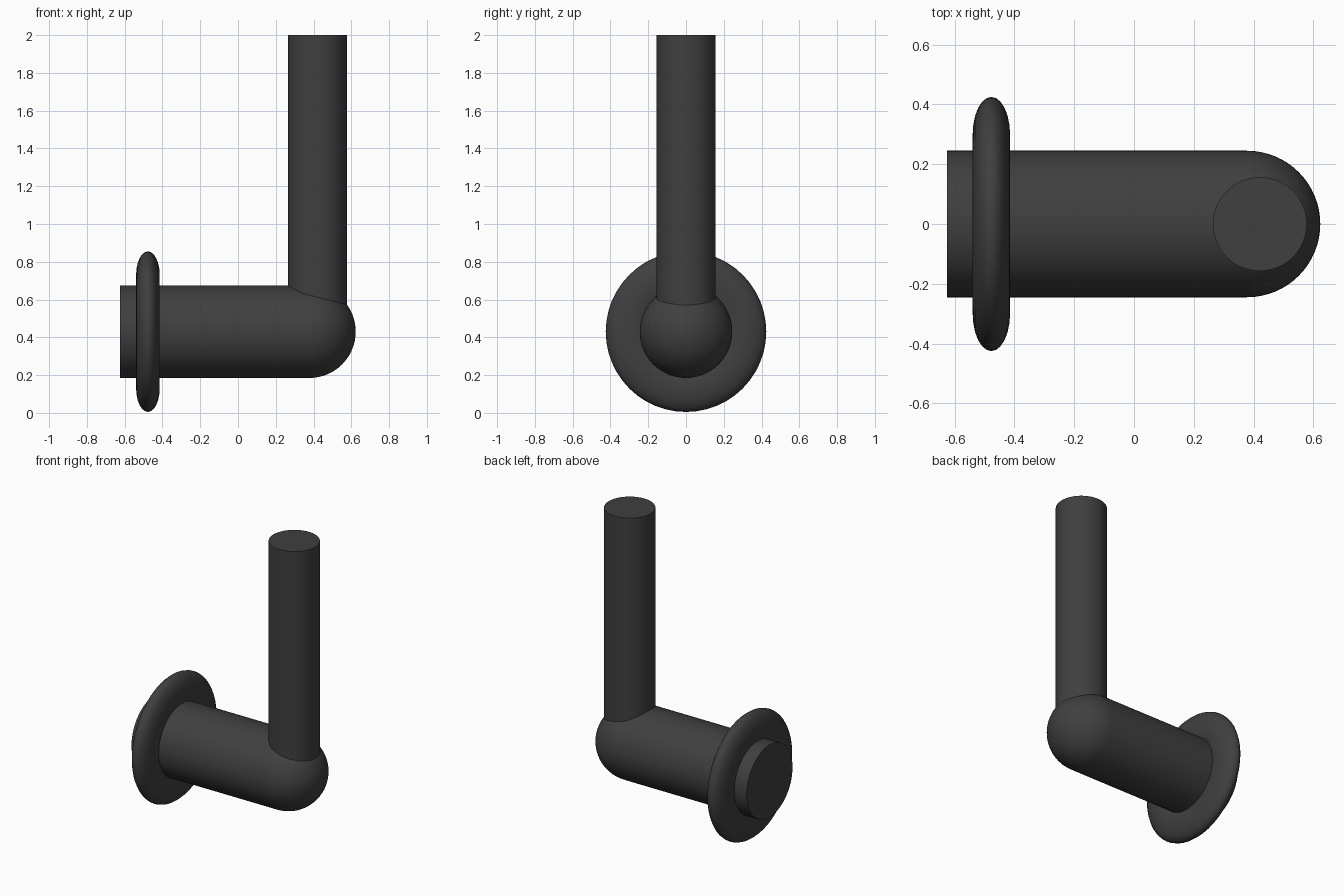
import bpy
import math

cube = bpy.data.objects.get("Cube")
if cube:
    bpy.data.objects.remove(cube, do_unlink=True)

DARK = (0.05, 0.05, 0.05, 1.0)
mat = bpy.data.materials.new("dark_grey")
mat.use_nodes = True
mat.diffuse_color = DARK
mat.node_tree.nodes["Principled BSDF"].inputs["Base Color"].default_value = DARK

AXIS_Z = 0.43
BARREL_R = 0.245
BARREL_START, BARREL_END = -0.625, 0.378
ALONG_X = (0, math.pi / 2, 0)


def finish(name):
    """Name, colour and smooth the newly added primitive."""
    obj = bpy.context.object
    obj.name = name
    obj.data.materials.append(mat)
    bpy.ops.object.transform_apply(location=False, rotation=True, scale=True)
    bpy.ops.object.shade_smooth_by_angle(angle=math.radians(40))
    return obj


# Horizontal barrel
bpy.ops.mesh.primitive_cylinder_add(
    vertices=64, radius=BARREL_R, depth=BARREL_END - BARREL_START,
    location=((BARREL_START + BARREL_END) / 2, 0, AXIS_Z), rotation=ALONG_X)
finish("barrel")

# Rounded end of the barrel
bpy.ops.mesh.primitive_uv_sphere_add(
    segments=64, ring_count=32, radius=BARREL_R,
    location=(BARREL_END, 0, AXIS_Z), rotation=ALONG_X)
finish("rounded_end")

# Flattened ring around the barrel
bpy.ops.mesh.primitive_torus_add(
    major_segments=48, minor_segments=24, major_radius=0.3, minor_radius=0.125,
    location=(-0.477, 0, AXIS_Z), rotation=ALONG_X)
bpy.context.object.scale.z = 0.5
finish("collar_ring")

# Upright post
bpy.ops.mesh.primitive_cylinder_add(
    vertices=64, radius=0.157, depth=2 - AXIS_Z,
    location=(0.421, 0, (2 + AXIS_Z) / 2))
finish("upright_post")
